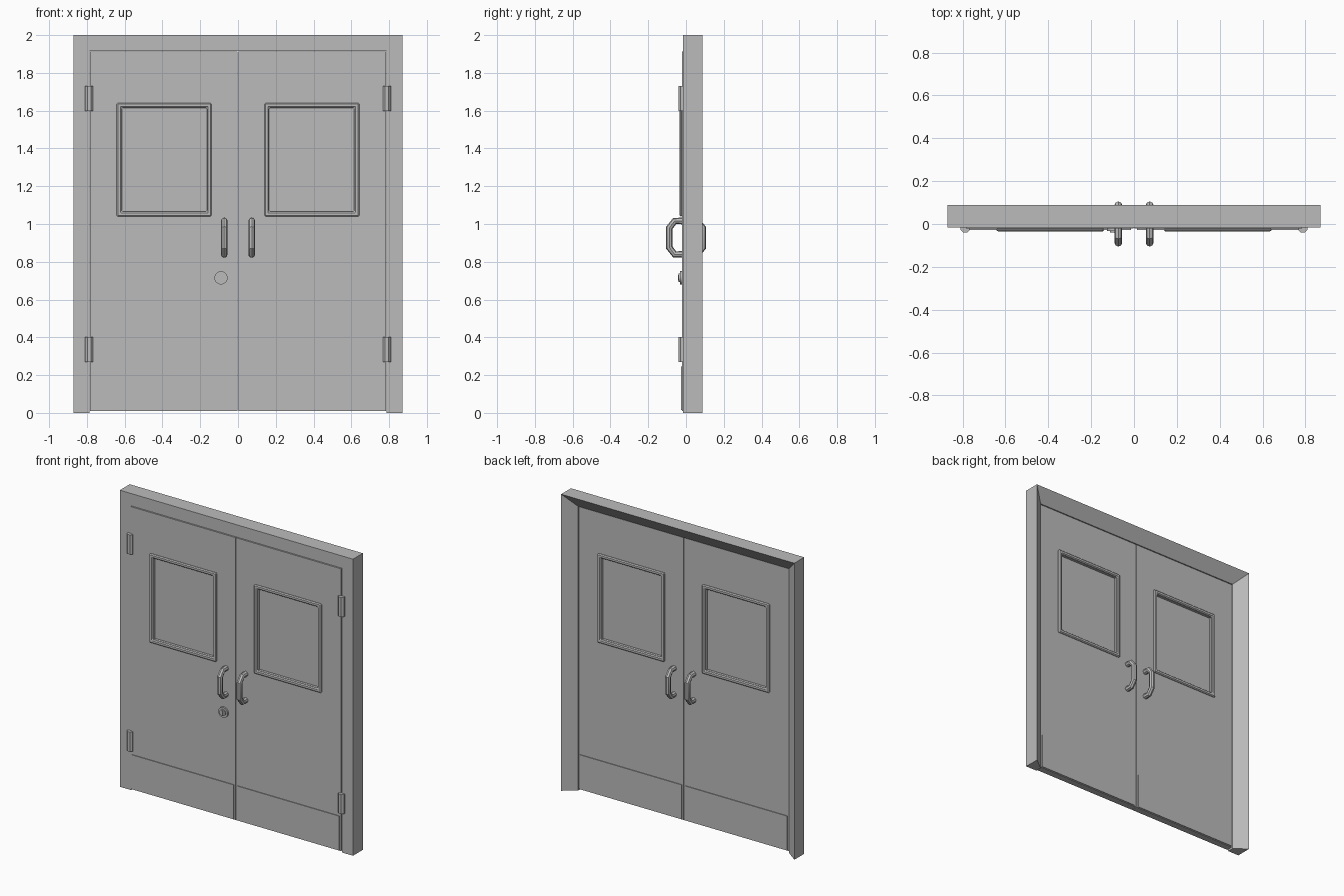
import bpy, bmesh, math
from mathutils import Matrix, Vector

if "Cube" in bpy.data.objects:
    bpy.data.objects.remove(bpy.data.objects["Cube"], do_unlink=True)

# One painted metal colour
grey = bpy.data.materials.new("grey_metal")
grey.use_nodes = True
COLOUR = (0.5, 0.5, 0.5, 1)
grey.diffuse_color = COLOUR
grey.node_tree.nodes["Principled BSDF"].inputs["Base Color"].default_value = COLOUR


def finish(name, bm, bevel=0):
    bmesh.ops.recalc_face_normals(bm, faces=bm.faces)
    mesh = bpy.data.meshes.new(name)
    bm.to_mesh(mesh)
    bm.free()
    obj = bpy.data.objects.new(name, mesh)
    bpy.context.collection.objects.link(obj)
    mesh.materials.append(grey)
    if bevel:
        mod = obj.modifiers.new("bevel", 'BEVEL')
        mod.width = bevel
        mod.segments = 1
    return obj


def box(name, x0, x1, y0, y1, z0, z1):
    bm = bmesh.new()
    bmesh.ops.create_cube(bm, size=1)
    bmesh.ops.scale(bm, vec=(abs(x1 - x0), y1 - y0, z1 - z0), verts=bm.verts)
    bmesh.ops.translate(bm, vec=((x0 + x1) / 2, (y0 + y1) / 2, (z0 + z1) / 2), verts=bm.verts)
    return finish(name, bm)


def sweep(name, sections, closed, bevel=0):
    """Join equal closed sections into a solid strip or a closed ring."""
    bm = bmesh.new()
    loops = [[bm.verts.new(p) for p in section] for section in sections]
    count = len(loops[0])
    pairs = list(zip(loops, loops[1:]))
    if closed:
        pairs.append((loops[-1], loops[0]))
    else:
        bm.faces.new(loops[0])
        bm.faces.new(loops[-1])
    for a, b in pairs:
        for i in range(count):
            j = (i + 1) % count
            bm.faces.new((a[i], a[j], b[j], b[i]))
    return finish(name, bm, bevel)


def ring(name, outer, inner, y0, y1, bevel=0):
    """Rectangular ring; rectangles are x0, x1, z0, z1."""
    def corners(r):
        return [(r[0], r[2]), (r[1], r[2]), (r[1], r[3]), (r[0], r[3])]
    sections = [[(ox, y0, oz), (ox, y1, oz), (ix, y1, iz), (ix, y0, iz)]
                for (ox, oz), (ix, iz) in zip(corners(outer), corners(inner))]
    return sweep(name, sections, True, bevel)


def cylinder(name, radius, depth, sides, centre, along_y=False):
    bm = bmesh.new()
    bmesh.ops.create_cone(bm, cap_ends=True, segments=sides, radius1=radius, radius2=radius, depth=depth)
    turn = Matrix.Rotation(math.pi / 2, 4, 'X') if along_y else Matrix.Rotation(math.pi / sides, 4, 'Z')
    bmesh.ops.transform(bm, matrix=Matrix.Translation(Vector(centre)) @ turn, verts=bm.verts)
    return finish(name, bm)


def smooth(obj, angle=35):
    bpy.ops.object.select_all(action='DESELECT')
    obj.select_set(True)
    bpy.context.view_layer.objects.active = obj
    bpy.ops.object.shade_smooth_by_angle(angle=math.radians(angle))


def handle(name, x, side):
    curve = bpy.data.curves.new(name, 'CURVE')
    curve.dimensions = '3D'
    curve.bevel_depth = 0.018
    curve.bevel_resolution = 2
    curve.use_fill_caps = True
    path = [(0.01, 1.016), (0.06, 1.016), (0.088, 0.98), (0.088, 0.875), (0.06, 0.839), (0.01, 0.839)]
    spline = curve.splines.new('POLY')
    spline.points.add(len(path) - 1)
    for point, (y, z) in zip(spline.points, path):
        point.co = (x, side * y, z, 1)
    curve.materials.append(grey)
    obj = bpy.data.objects.new(name, curve)
    bpy.context.collection.objects.link(obj)
    bpy.ops.object.select_all(action='DESELECT')
    obj.select_set(True)
    bpy.context.view_layer.objects.active = obj
    bpy.ops.object.convert(target='MESH')
    smooth(bpy.context.object)


HALF, TOP, DOOR = 0.87, 2.0, 0.022

# Mitred door frame with a splayed back
profile = [(0, -0.017), (0, 0.088), (0.083, 0.026), (0.083, -0.017)]
stations = [(-1, False), (-1, True), (1, True), (1, False)]
sweep("door_frame", [[(s * (HALF - d), y, TOP - d if high else 0) for d, y in profile]
                     for s, high in stations], False)

for s, word in ((-1, "right"), (1, "left")):
    # Leaf with window opening, and its pane
    window = (s * 0.165, s * 0.615, 1.065, 1.615)
    ring(word + "_door", (s * 0.002, s * 0.784, 0.01, 1.914), window, -DOOR, DOOR)
    box(word + "_window_pane", s * 0.16, s * 0.62, -0.006, 0.006, 1.06, 1.62)

    for f, face in ((-1, "front"), (1, "back")):
        # Window trim, kick plate and pull handle on each face
        near, far = sorted((f * (DOOR - 0.004), f * 0.034))
        ring(f"{word}_{face}_window_trim", (s * 0.14, s * 0.642, 1.04, 1.64), window, near, far, 0.006)
        near, far = sorted((f * DOOR, f * 0.027))
        box(f"{word}_{face}_kick_plate", s * 0.013, s * 0.773, near, far, 0.015, 0.245)
        handle(f"{word}_{face}_handle", s * 0.073, f)

    # Hinge barrels
    for z, level in ((0.335, "lower"), (1.665, "upper")):
        cylinder(f"{word}_{level}_hinge", 0.023, 0.132, 8, (s * 0.788, -0.019, z))

# Lock: rose, raised rim, plug and key slot
LOCK_X, LOCK_Z = -0.09, 0.715
smooth(cylinder("lock_rose", 0.035, 0.014, 24, (LOCK_X, -0.025, LOCK_Z), True))
smooth(cylinder("lock_plug", 0.022, 0.02, 24, (LOCK_X, -0.029, LOCK_Z), True))
box("lock_key_slot", LOCK_X - 0.004, LOCK_X + 0.004, -0.042, -0.038, LOCK_Z - 0.015, LOCK_Z + 0.015)
